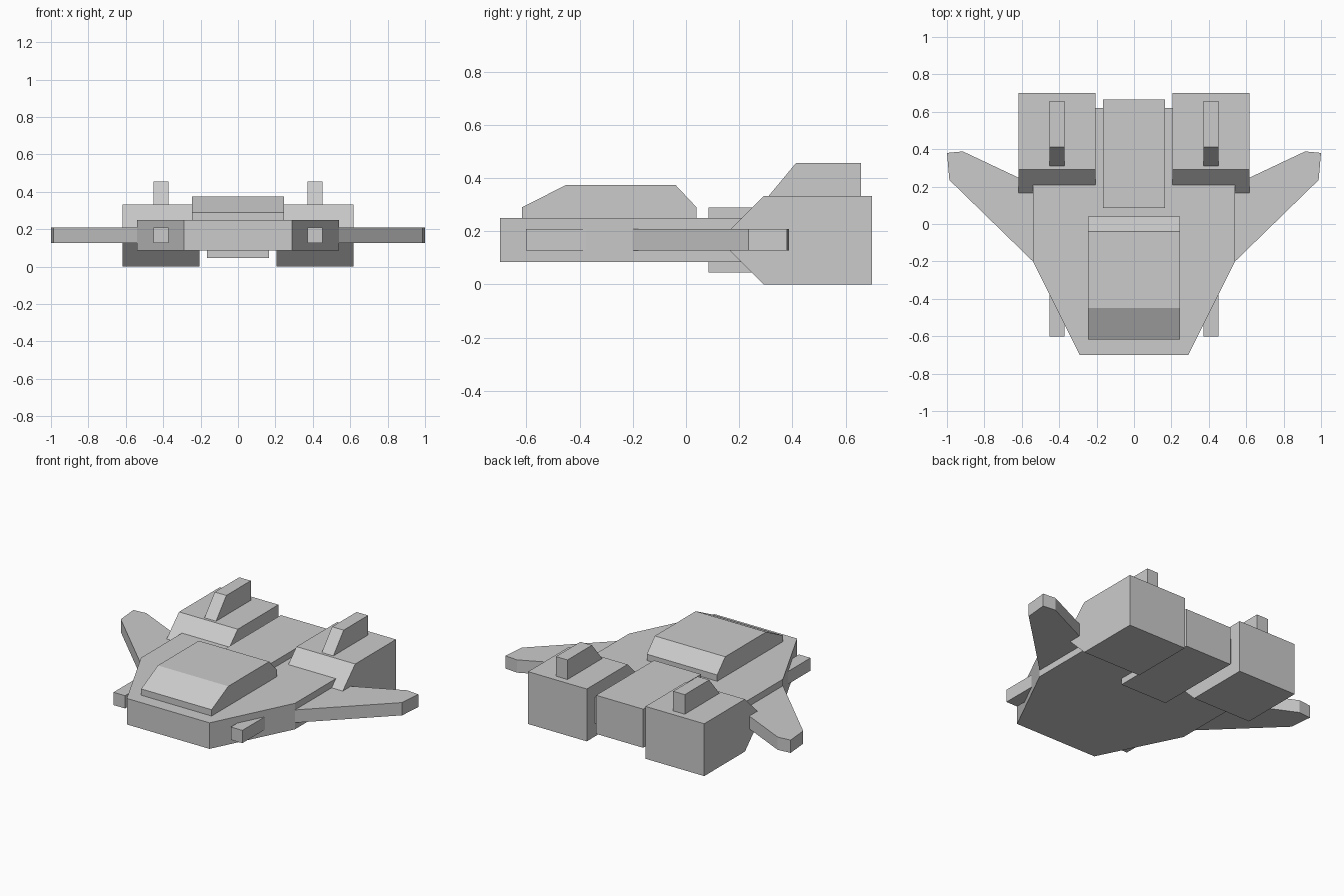
import bpy, bmesh
from mathutils import Vector

if "Cube" in bpy.data.objects:
    bpy.data.objects.remove(bpy.data.objects["Cube"])


def extrude(name, outline, start, depth):
    """Make a solid from a closed outline of 3D points swept along depth."""
    bm = bmesh.new()
    face = bm.faces.new([bm.verts.new(Vector(p) + Vector(start)) for p in outline])
    swept = bmesh.ops.extrude_face_region(bm, geom=[face])["geom"]
    verts = [g for g in swept if isinstance(g, bmesh.types.BMVert)]
    bmesh.ops.translate(bm, verts=verts, vec=depth)
    bmesh.ops.recalc_face_normals(bm, faces=bm.faces)
    mesh = bpy.data.meshes.new(name)
    bm.to_mesh(mesh)
    bm.free()
    obj = bpy.data.objects.new(name, mesh)
    bpy.context.collection.objects.link(obj)
    return obj


def plan(name, points, z0, z1):
    """Top-view outline (x, y) raised from z0 to z1."""
    return extrude(name, [(x, y, 0) for x, y in points], (0, 0, z0), (0, 0, z1 - z0))


def side(name, points, x0, x1):
    """Side-view profile (y, z) stretched from x0 to x1."""
    return extrude(name, [(0, y, z) for y, z in points], (x0, 0, 0), (x1 - x0, 0, 0))


def mirrored(obj):
    obj.modifiers.new("mirror", "MIRROR").use_axis[0] = True


# Flat hull with a narrow tail between the engines
half = [(0.29, -0.70), (0.54, -0.20), (0.54, 0.21), (0.208, 0.21), (0.208, 0.62)]
plan("hull", half + [(-x, y) for x, y in reversed(half)], 0.085, 0.25)

# Raised cabin with sloped ends
side("cabin", [(-0.617, 0.24), (-0.617, 0.29), (-0.45, 0.375), (-0.04, 0.375),
               (0.04, 0.29), (0.04, 0.24)], -0.247, 0.247)

# Central spine block
side("spine", [(0.085, 0.045), (0.665, 0.045), (0.665, 0.29), (0.085, 0.29)],
     -0.165, 0.165)

# Engine pods with chamfered noses
mirrored(side("engine", [(0.167, 0.125), (0.167, 0.208), (0.292, 0.332), (0.70, 0.332),
                         (0.70, 0), (0.292, 0)], 0.206, 0.618))

# Fins on top of the engines
mirrored(side("fin", [(0.31, 0.332), (0.413, 0.456), (0.658, 0.456), (0.658, 0.332)],
              0.371, 0.452))

# Guns sticking out of the hull front
mirrored(side("gun", [(-0.602, 0.127), (-0.602, 0.208), (-0.25, 0.208), (-0.25, 0.127)],
              0.371, 0.452))

# Swept-back wings
mirrored(plan("wing", [(0.53, -0.21), (0.987, 0.235), (1.0, 0.38), (0.915, 0.388),
                       (0.618, 0.248), (0.53, 0.206)], 0.127, 0.208))
